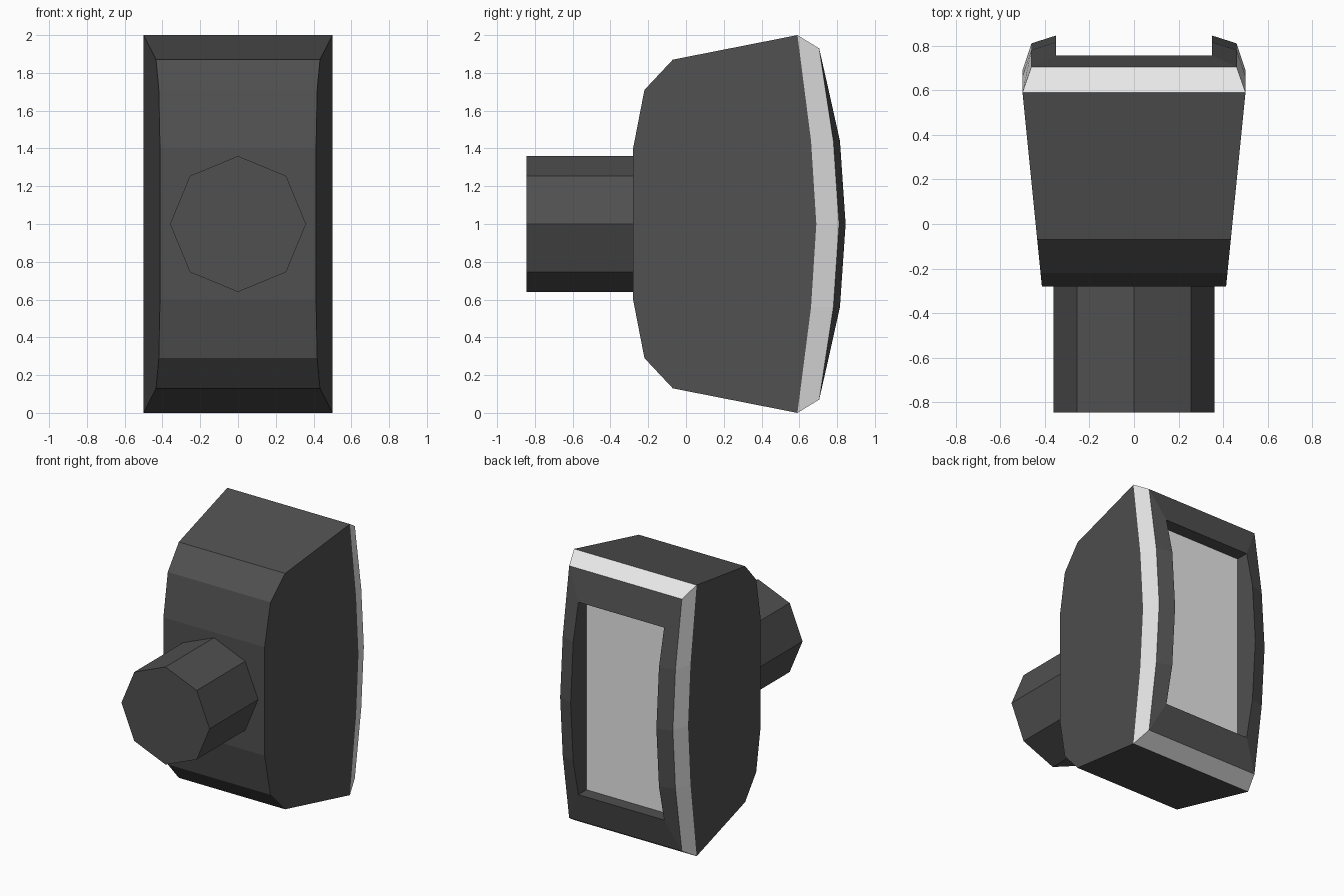
import bpy, math

if "Cube" in bpy.data.objects:
    bpy.data.objects.remove(bpy.data.objects["Cube"])


def material(name, value):
    m = bpy.data.materials.new(name)
    m.diffuse_color = (value, value, value, 1)
    m.use_nodes = True
    m.node_tree.nodes["Principled BSDF"].inputs["Base Color"].default_value = m.diffuse_color
    return m


DARK = material("dark grey", 0.08)
LIGHT = material("light grey", 0.8)


def add_part(name, verts, faces, mat):
    me = bpy.data.meshes.new(name)
    me.from_pydata(verts, [], faces)
    me.materials.append(mat)
    me.update()
    ob = bpy.data.objects.new(name, me)
    bpy.context.collection.objects.link(ob)
    return ob


def ring(x, half, y_end, y_kink, y_mid):
    """Bowed rectangular loop: up the right side, down the left."""
    side = [(y_end, 1 - half), (y_kink, 0.56), (y_mid, 1.0),
            (y_kink, 1.44), (y_end, 1 + half)]
    return [(x, y, z) for y, z in side] + [(-x, y, z) for y, z in reversed(side)]


def bands(name, rings, mat):
    """Join successive loops with quads."""
    n = len(rings[0])
    verts = [v for r in rings for v in r]
    faces = []
    for k in range(len(rings) - 1):
        a, b = k * n, (k + 1) * n
        for i in range(n):
            j = (i + 1) % n
            faces.append((a + i, b + i, b + j, a + j))
    return add_part(name, verts, faces, mat)


outer = ring(0.50, 1.00, 0.59, 0.662, 0.69)
edge = ring(0.46, 0.93, 0.705, 0.78, 0.81)
opening = ring(0.35, 0.71, 0.755, 0.815, 0.845)
recess = ring(0.35, 0.71, 0.66, 0.66, 0.66)

# Light bevelled trim, dark rim with recess walls, flat screen
bands("trim", [outer, edge], LIGHT)
bands("rim", [edge, opening, recess], DARK)
add_part("screen", recess, [tuple(reversed(range(len(recess))))], LIGHT)

# Tapered body: side profile (y, z) from the bottom, round the front, to the top
lower = [(0.59, 0.0), (-0.07, 0.13), (-0.22, 0.29), (-0.28, 0.60)]
profile = lower + [(y, 2 - z) for y, z in reversed(lower)]


def half_width(y):
    return 0.413 + 0.087 * (y + 0.28) / 0.87


n = len(profile)
verts = [(half_width(y), y, z) for y, z in profile]
verts += [(-x, y, z) for x, y, z in verts]
faces = [(n + i, i, i + 1, n + i + 1) for i in range(n - 1)]
verts += outer[1:4] + outer[6:9]
m = 2 * n
faces.append(tuple(reversed(range(n))) + (m, m + 1, m + 2))
faces.append(tuple(range(n, 2 * n)) + (m + 3, m + 4, m + 5))
add_part("body", verts, faces, DARK)

# Octagonal stem on the front
bpy.ops.mesh.primitive_cylinder_add(vertices=8, radius=0.36, depth=0.575,
                                    location=(0, -0.5575, 1.0),
                                    rotation=(math.pi / 2, 0, 0))
stem = bpy.context.object
stem.name = "stem"
stem.data.materials.append(DARK)
